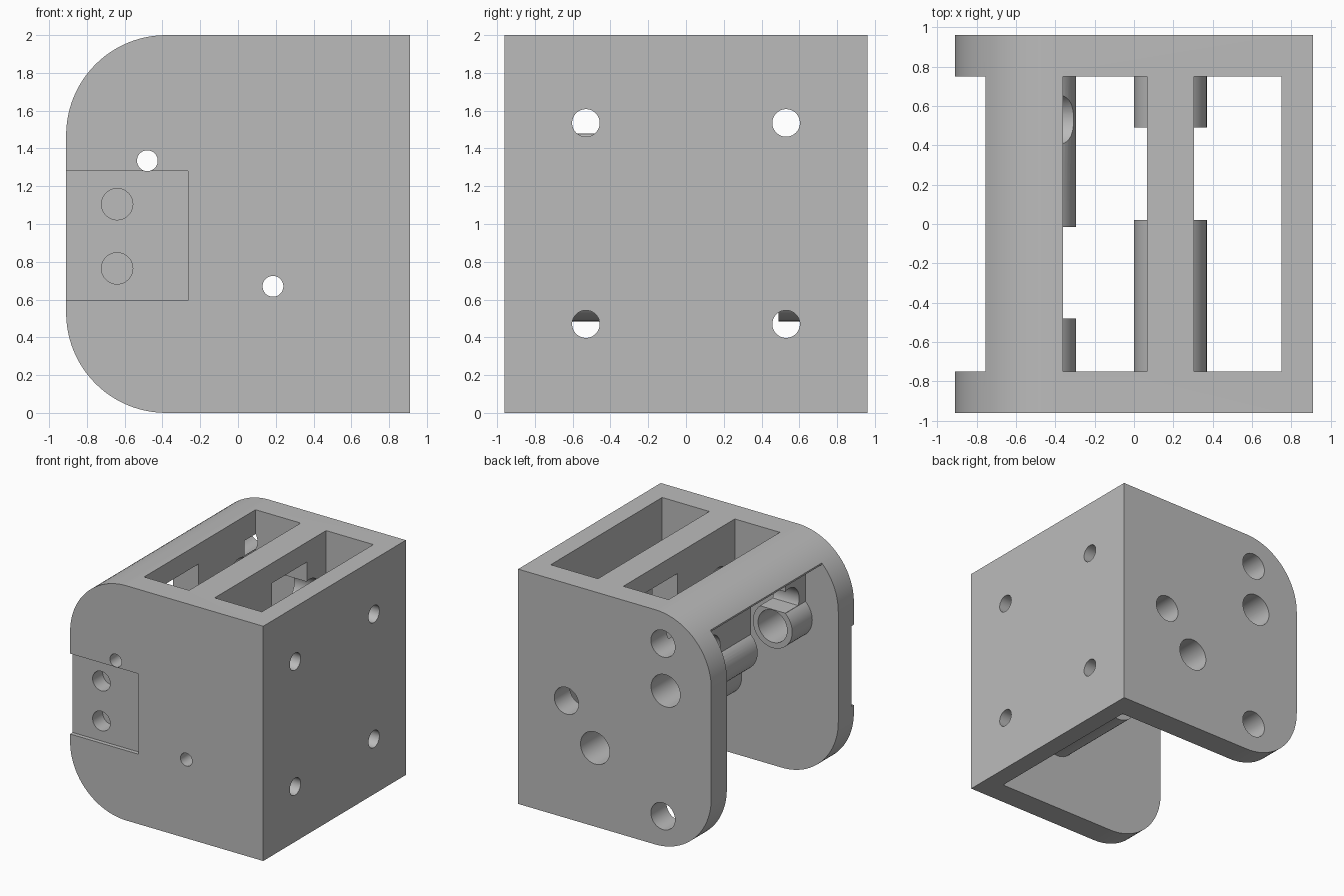
import bpy
import bmesh
import math
from mathutils import Matrix, Vector

cube = bpy.data.objects.get("Cube")
if cube:
    bpy.data.objects.remove(cube, do_unlink=True)

grey = bpy.data.materials.new("plain_grey")
grey.use_nodes = True
grey.diffuse_color = (0.5, 0.5, 0.5, 1)
grey.node_tree.nodes["Principled BSDF"].inputs["Base Color"].default_value = (0.5, 0.5, 0.5, 1)


def finish(bm, name):
    bmesh.ops.recalc_face_normals(bm, faces=bm.faces)
    mesh = bpy.data.meshes.new(name)
    bm.to_mesh(mesh)
    bm.free()
    mesh.materials.append(grey)
    obj = bpy.data.objects.new(name, mesh)
    bpy.context.collection.objects.link(obj)
    return obj


def box(name, x, y, z):
    bm = bmesh.new()
    bmesh.ops.create_cube(bm, size=1)
    for v in bm.verts:
        v.co = Vector([(r[0] + r[1]) / 2 + c * (r[1] - r[0]) for r, c in zip((x, y, z), v.co)])
    return finish(bm, name)


def rod(name, axis, a, b, radius, start, end):
    """Cylinder along x (a, b = y, z) or along y (a, b = x, z)."""
    mid = (start + end) / 2
    if axis == "x":
        place = Matrix.Translation((mid, a, b)) @ Matrix.Rotation(math.pi / 2, 4, "Y")
    else:
        place = Matrix.Translation((a, mid, b)) @ Matrix.Rotation(math.pi / 2, 4, "X")
    bm = bmesh.new()
    bmesh.ops.create_cone(bm, cap_ends=True, segments=48, radius1=radius,
                          radius2=radius, depth=end - start, matrix=place)
    return finish(bm, name)


def combine(target, tool, operation="DIFFERENCE"):
    mod = target.modifiers.new("combine", "BOOLEAN")
    mod.operation = operation
    mod.solver = "EXACT"
    mod.object = tool
    bpy.context.view_layer.objects.active = target
    bpy.ops.object.modifier_apply(modifier=mod.name)
    bpy.data.objects.remove(tool, do_unlink=True)


# Outer block with two rounded corners
W, D, R, WALL = 0.91, 0.96, 0.53, 0.75
outline = [(W, 0), (W, 2)]
for cz, first in ((2 - R, 90), (R, 180)):
    for i in range(25):
        t = math.radians(first + 90 * i / 24)
        outline.append((R - W + R * math.cos(t), cz + R * math.sin(t)))
bm = bmesh.new()
face = bm.faces.new([bm.verts.new((x, -D, z)) for x, z in outline])
extruded = bmesh.ops.extrude_face_region(bm, geom=[face])["geom"]
bmesh.ops.translate(bm, vec=(0, 2 * D, 0),
                    verts=[g for g in extruded if isinstance(g, bmesh.types.BMVert)])
body = finish(bm, "bracket_body")

# Hollow interior, open side and roof slots
SHAFTS = [(-0.48, 1.335, (-0.48, -0.015)), (0.185, 0.67, (0.02, 0.49))]
HALF = 0.12
inner = (-WALL, WALL)
combine(body, box("cavity", (-2, WALL), inner, (-1, 1.83)))
combine(body, box("open_side", (-2, -0.755), inner, (-1, 3)))
combine(body, box("slot", (SHAFTS[0][0] + HALF, SHAFTS[1][0] - HALF), inner, (1.5, 3)))
combine(body, box("slot", (SHAFTS[1][0] + HALF, WALL), inner, (1.5, 3)))

# Hanging ribs ending in round bosses, each split by a gap
for x, z, gap in SHAFTS:
    for y in ((-0.8, gap[0]), (gap[1], 0.8)):
        hanger = box("rib", (x - HALF, x + HALF), y, (z, 1.88))
        combine(hanger, rod("boss", "y", x, z, 0.185, *y), "UNION")
        combine(body, hanger, "UNION")

# Shaft bores from the back and small holes in the front
for x, z, gap in SHAFTS:
    combine(body, rod("bore", "y", x, z, 0.137, -0.83, 1.2))
    combine(body, rod("front_hole", "y", x, z, 0.055, -1.2, -0.7))

# Screw holes in the side plate and driver access through the ribs
for y in (-0.53, 0.53):
    for z in (0.47, 1.535):
        combine(body, rod("side_hole", "x", y, z, 0.073, 0.6, 1.2))
    access = rod("access", "x", y, 1.535, 0.135, -0.7, 0.5)
    if y < 0:
        combine(access, box("floor", (-1, -0.1), (-1, 0), (1, 1.478)))
    combine(body, access)

# Mounting holes in the back plate
for x, z in ((-0.455, 1.73), (0.455, 1.0), (-0.455, 0.26)):
    combine(body, rod("back_hole", "y", x, z, 0.114, 0.6, 1.2))

# Shallow front recess with two blind holes
combine(body, box("recess", (-2, -0.265), (-2, 0.035 - D), (0.595, 1.28)))
for z in (0.765, 1.105):
    combine(body, rod("blind_hole", "y", -0.64, z, 0.083, -1.2, -0.79))

bpy.ops.object.select_all(action="DESELECT")
body.select_set(True)
bpy.context.view_layer.objects.active = body
bpy.ops.object.shade_smooth_by_angle(angle=math.radians(30))
